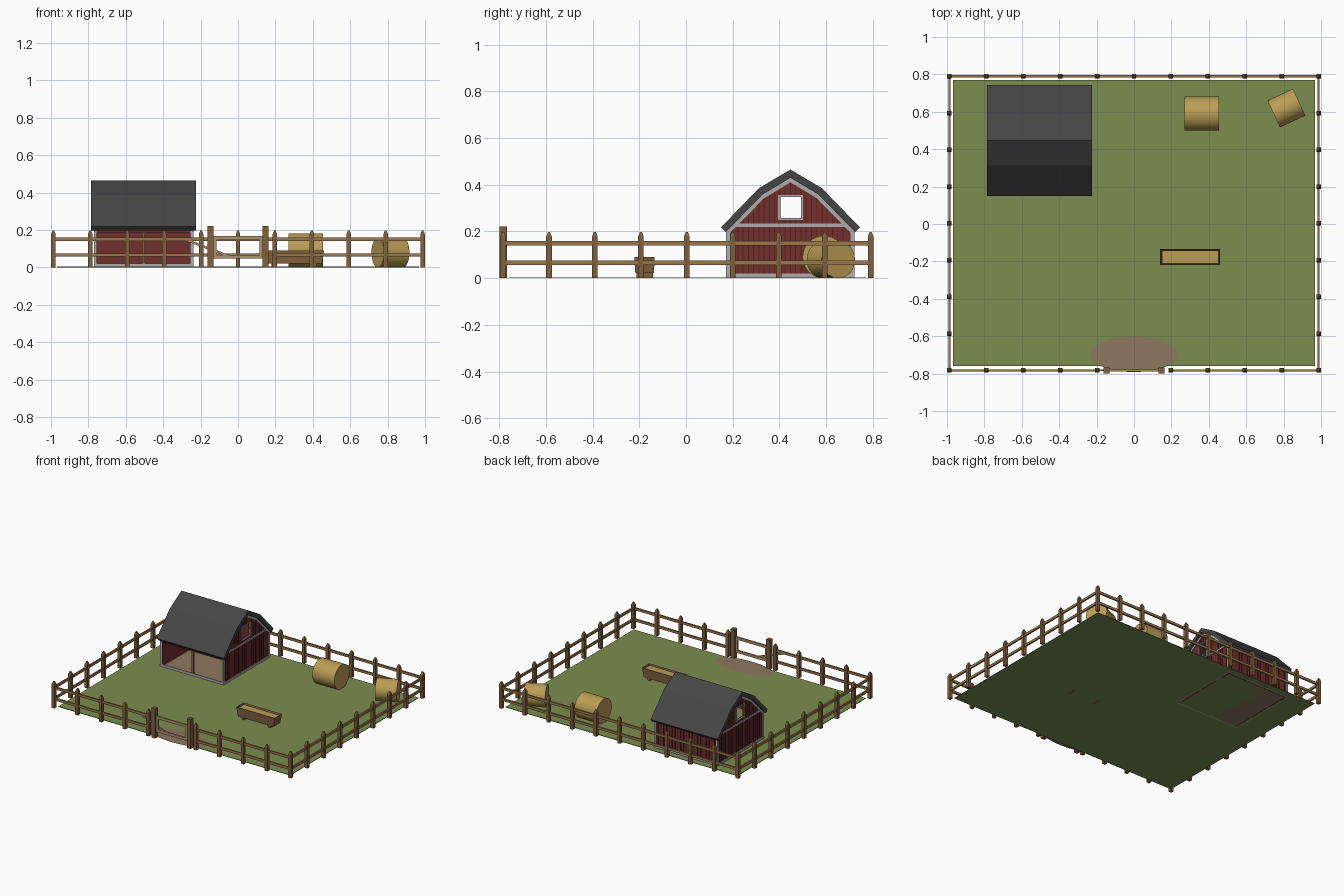
import bpy, bmesh, math
from mathutils import Vector, Matrix

if "Cube" in bpy.data.objects:
    bpy.data.objects.remove(bpy.data.objects["Cube"])

def material(name, rgb):
    m = bpy.data.materials.new(name)
    m.diffuse_color = (*rgb, 1)
    m.use_nodes = True
    m.node_tree.nodes["Principled BSDF"].inputs["Base Color"].default_value = m.diffuse_color
    return m

WOOD = material("fence wood", (.22, .12, .045))
RAIL = material("rail wood", (.33, .19, .07))
LIGHT = material("gate wood", (.42, .29, .15))
RED = material("barn red", (.17, .03, .025))
DARK = material("batten red", (.09, .015, .015))
TRIM = material("trim", (.42, .42, .42))
ROOF = material("roof", (.06, .06, .062))
HAY = material("hay", (.5, .34, .09))
GRASS = material("grass", (.2, .27, .08))
DIRT = material("dirt", (.27, .19, .11))

def finish(name, bm, mat):
    bmesh.ops.recalc_face_normals(bm, faces=bm.faces)
    me = bpy.data.meshes.new(name)
    bm.to_mesh(me)
    bm.free()
    ob = bpy.data.objects.new(name, me)
    bpy.context.collection.objects.link(ob)
    me.materials.append(mat)
    return ob

def box(bm, x0, x1, y0, y1, z0, z1, top=1.0, bottom=1.0):
    cx, cy = (x0 + x1) / 2, (y0 + y1) / 2
    for v in bmesh.ops.create_cube(bm, size=1)["verts"]:
        s = top if v.co.z > 0 else bottom
        v.co = (cx + v.co.x * s * (x1 - x0), cy + v.co.y * s * (y1 - y0),
                z1 if v.co.z > 0 else z0)

def prism(bm, pts, x0, x1):
    """Extrude a (y, z) polygon along x."""
    a = [bm.verts.new((x0, y, z)) for y, z in pts]
    b = [bm.verts.new((x1, y, z)) for y, z in pts]
    bm.faces.new(a)
    bm.faces.new(b[::-1])
    n = len(pts)
    for i in range(n):
        bm.faces.new((a[i], a[(i + 1) % n], b[(i + 1) % n], b[i]))

def strip(bm, outer, inner, x0, x1):
    for i in range(len(outer) - 1):
        prism(bm, [outer[i], outer[i + 1], inner[i + 1], inner[i]], x0, x1)

# Ground and worn dirt at the gate
bm = bmesh.new()
box(bm, -.968, .968, -.76, .77, 0, .004)
finish("ground", bm, GRASS)
bm = bmesh.new()
bmesh.ops.create_circle(bm, cap_ends=True, segments=24, radius=1,
    matrix=Matrix.Translation((0, -.697, .006)) @ Matrix.Diagonal((.235, .095, 1, 1)))
finish("dirt_patch", bm, DIRT)

# Fence posts
X, Y0, Y1 = .987, -.783, .79
xs = [-X + i * 2 * X / 10 for i in range(11)]
ys = [Y0 + i * (Y1 - Y0) / 8 for i in range(9)]
spots = [(x, Y1) for x in xs] + [(x, Y0) for x in xs if abs(x) > .1]
spots += [(s * X, y) for s in (-1, 1) for y in ys[1:-1]]
bm = bmesh.new()
for x, y in spots:
    w = .012
    box(bm, x - w, x + w, y - w, y + w, 0, .178)
    box(bm, x - w, x + w, y - w, y + w, .178, .198, top=.35)
finish("fence_posts", bm, WOOD)

# Fence rails
bm = bmesh.new()
for z in (.066, .15):
    a, b, t = z - .009, z + .009, .006
    box(bm, -X, X, Y1 - t, Y1 + t, a, b)
    for s in (-1, 1):
        box(bm, s * X - t, s * X + t, Y0, Y1, a, b)
        e = sorted((s * X, s * .197))
        box(bm, e[0], e[1], Y0 - t, Y0 + t, a, b)
finish("fence_rails", bm, RAIL)

# Gate posts and gate
bm = bmesh.new()
for x in (-.148, .148):
    box(bm, x - .016, x + .016, Y0 - .016, Y0 + .016, 0, .222)
finish("gate_posts", bm, WOOD)
bm = bmesh.new()
for z in (.057, .157):
    box(bm, -.13, .13, Y0 - .006, Y0 + .006, z - .01, z + .01)
for x in (-.122, .122):
    box(bm, x - .008, x + .008, Y0 - .006, Y0 + .006, .06, .155)
p, q = Vector((-.28, Y0, .148)), Vector((-.02, Y0, .05))
d = q - p
bmesh.ops.create_cube(bm, size=1, matrix=Matrix.Translation((p + q) / 2)
    @ Matrix.Rotation(math.atan2(-d.z, d.x), 4, 'Y')
    @ Matrix.Diagonal((d.length, .008, .012, 1)))
finish("gate", bm, LIGHT)

# Barn: gambrel profile around the ridge line
BX0, BX1, CY, HW = -.765, -.245, .447, .27
half_out = [(.297, .218), (.135, .385), (0, .465)]
half_in = [(.277, .197), (.12, .358), (0, .43)]
half_rake = [(.265, .187), (.113, .342), (0, .41)]
def full(half):
    return [(CY - y, z) for y, z in half] + [(CY + y, z) for y, z in half[-2::-1]]
def under(y):
    """Height of the roof underside at a distance y from the ridge."""
    y = abs(y)
    (y0, z0), (y1, z1), (y2, z2) = half_in
    return z2 + (z1 - z2) * y / y1 if y < y1 else z1 + (z0 - z1) * (y - y1) / (y0 - y1)

bm = bmesh.new()
strip(bm, full(half_out), full(half_in), -.785, -.225)
finish("barn_roof", bm, ROOF)

# Gable boards with a window opening, back wall
WIN, WZ0, WZ1 = .045, .258, .348
walls, battens = bmesh.new(), bmesh.new()
for x0, x1, bx0, bx1 in ((BX0, BX0 + .012, BX0 - .003, BX0), (BX1 - .012, BX1, BX1, BX1 + .003)):
    for i in range(12):
        a, b = -HW + i * .045, -HW + (i + 1) * .045
        top = [(CY + b, under(b)), (CY + a, under(a))]
        if -WIN - .001 < a and b < WIN + .001:
            prism(walls, [(CY + a, 0), (CY + b, 0), (CY + b, WZ0), (CY + a, WZ0)], x0, x1)
            prism(walls, [(CY + a, WZ1), (CY + b, WZ1)] + top, x0, x1)
        else:
            prism(walls, [(CY + a, 0), (CY + b, 0)] + top, x0, x1)
        for y in (a, a + .0225):
            spans = [(0, WZ0), (WZ1, under(y))] if abs(y) < WIN else [(0, under(y) - .005)]
            for z0, z1 in spans:
                box(battens, bx0, bx1, CY + y - .002, CY + y + .002, z0, z1)
box(walls, BX0, BX1, CY + HW - .012, CY + HW, 0, .203)
n = 22
for i in range(1, n):
    x = BX0 + (BX1 - BX0) * i / n
    box(battens, x - .002, x + .002, CY + HW, CY + HW + .003, 0, .203)
finish("barn_walls", walls, RED)
finish("wall_battens", battens, DARK)

# Barn floor and open front with header and middle post
bm = bmesh.new()
box(bm, BX0 + .012, BX1 - .012, CY - HW, CY + HW - .012, 0, .008)
finish("barn_floor", bm, DIRT)
bm = bmesh.new()
box(bm, BX0, BX1, CY - HW, CY - HW + .012, .185, .21)
finish("front_header", bm, RED)
bm = bmesh.new()
xm = (BX0 + BX1) / 2
box(bm, xm - .008, xm + .008, CY - HW, CY - HW + .016, 0, .19)
finish("front_middle_post", bm, WOOD)

# Grey trim: rakes, cross boards, corners, sills, window frames
bm = bmesh.new()
L, R = CY - HW, CY + HW
for x0, x1 in ((BX0 - .006, BX0 + .002), (BX1 - .002, BX1 + .006)):
    strip(bm, full(half_in), full(half_rake), x0, x1)
    box(bm, x0, x1, L, R, .226 - .006, .226 + .008)
    box(bm, x0, x1, L, R, 0, .02)
    for y in (L, R - .012):
        box(bm, x0, x1, y, y + .012, 0, .21)
    for y in (-WIN - .008, WIN):
        box(bm, x0, x1, CY + y, CY + y + .008, WZ0 - .008, WZ1 + .008)
    for z in (WZ0 - .008, WZ1):
        box(bm, x0, x1, CY - WIN, CY + WIN, z, z + .008)
for y0, y1 in ((L - .005, L + .003), (R - .003, R + .005)):
    box(bm, BX0 - .005, BX1 + .005, y0, y1, 0, .022)
    for x in (BX0 - .005, BX1 - .009):
        box(bm, x, x + .014, y0, y1, 0, .205)
finish("barn_trim", bm, TRIM)

# Round hay bales
def bale(name, x, y, r, length, angle):
    bm = bmesh.new()
    bmesh.ops.create_cone(bm, cap_ends=True, segments=32, radius1=r, radius2=r, depth=length,
        matrix=Matrix.Translation((x, y, r)) @ Matrix.Rotation(math.radians(angle), 4, 'Z')
        @ Matrix.Rotation(math.pi / 2, 4, 'Y'))
    ob = finish(name, bm, HAY)
    bpy.context.view_layer.objects.active = ob
    ob.select_set(True)
    bpy.ops.object.shade_smooth_by_angle(angle=math.radians(35))
    ob.select_set(False)
bale("hay_bale_large", .362, .59, .091, .183, 0)
bale("hay_bale_small", .815, .62, .079, .15, 25)

# Feeding trough: tapered box with inset rim, legs and feed
bm = bmesh.new()
box(bm, .14, .46, -.22, -.134, .022, .09, bottom=.93)
bm.faces.ensure_lookup_table()
top = max(bm.faces, key=lambda f: f.calc_center_median().z)
bmesh.ops.inset_region(bm, faces=[top], thickness=.009)
for v in top.verts:
    v.co.z -= .03
for x in (.19, .41):
    box(bm, x - .01, x + .01, -.212, -.142, 0, .024)
finish("trough", bm, WOOD)
bm = bmesh.new()
box(bm, .149, .451, -.211, -.143, .058, .08)
finish("trough_feed", bm, HAY)
